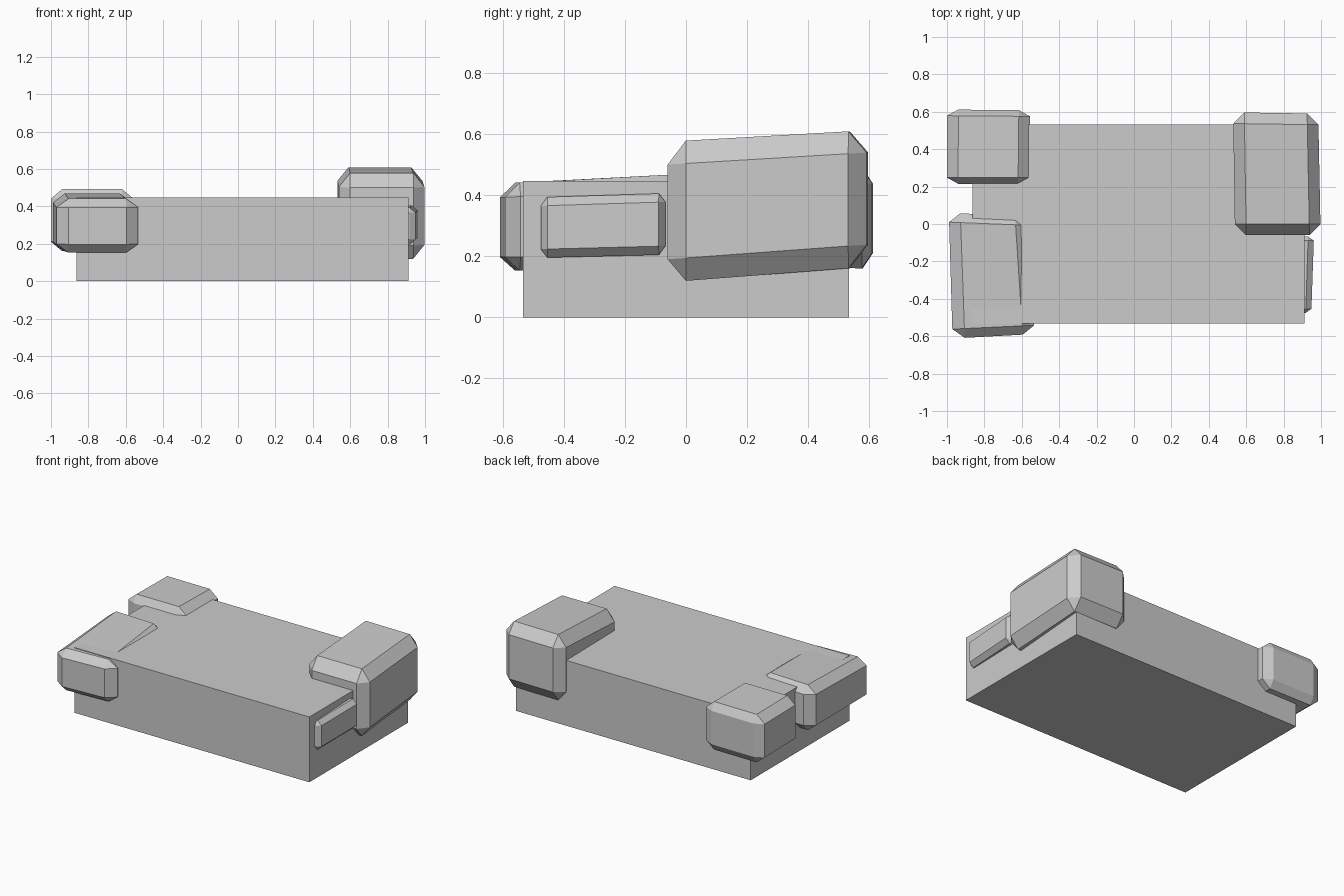
import bpy, bmesh, math
from itertools import product

if "Cube" in bpy.data.objects:
    bpy.data.objects.remove(bpy.data.objects["Cube"])


def add_object(name, bm):
    bmesh.ops.recalc_face_normals(bm, faces=bm.faces)
    mesh = bpy.data.meshes.new(name)
    bm.to_mesh(mesh)
    bm.free()
    obj = bpy.data.objects.new(name, mesh)
    bpy.context.collection.objects.link(obj)
    return obj


def mix(pair, t):
    return pair[0] + (pair[1] - pair[0]) * t


def rock(name, left, right, front, back, bottom, top, inset):
    """Chamfered, slightly skewed block. left/right/bottom/top are (front, back)
    pairs; front/back are (left, right) pairs; inset is the chamfer per axis."""
    size = (right[0] - left[0], back[0] - front[0], top[0] - bottom[0])
    bm = bmesh.new()
    for corner in product((0, 1), repeat=3):
        for axis in range(3):
            # on the full face along one axis, pulled in along the others
            u, v, w = [c if k == axis else abs(c - inset[k] / size[k])
                       for k, c in enumerate(corner)]
            bm.verts.new((mix((mix(left, v), mix(right, v)), u),
                          mix((mix(front, u), mix(back, u)), v),
                          mix((mix(bottom, v), mix(top, v)), w)))
    bmesh.ops.convex_hull(bm, input=bm.verts)
    bmesh.ops.dissolve_limit(bm, angle_limit=math.radians(4),
                             verts=bm.verts, edges=bm.edges)
    return add_object(name, bm)


# main slab
bm = bmesh.new()
bmesh.ops.create_cube(bm, size=1)
for v in bm.verts:
    v.co = (0.025 + v.co.x * 1.775, v.co.y * 1.066, (v.co.z + 0.5) * 0.446)
add_object("slab", bm)

# corner stones set into the slab
rock("back_right_stone", (0.54, 0.53), (0.998, 0.985), (-0.06, -0.06),
     (0.597, 0.59), (0.115, 0.165), (0.575, 0.612), (0.06, 0.06, 0.075))
rock("back_left_stone", (-1.0, -1.0), (-0.56, -0.555), (0.215, 0.215),
     (0.612, 0.608), (0.165, 0.16), (0.492, 0.488), (0.06, 0.033, 0.05))
rock("front_left_stone", (-0.97, -0.99), (-0.53, -0.575), (-0.612, -0.588),
     (0.06, 0.04), (0.152, 0.16), (0.438, 0.472), (0.065, 0.05, 0.045))
rock("side_stone", (0.5, 0.5), (0.948, 0.962), (-0.478, -0.475),
     (-0.06, -0.068), (0.195, 0.205), (0.393, 0.406), (0.03, 0.022, 0.028))
